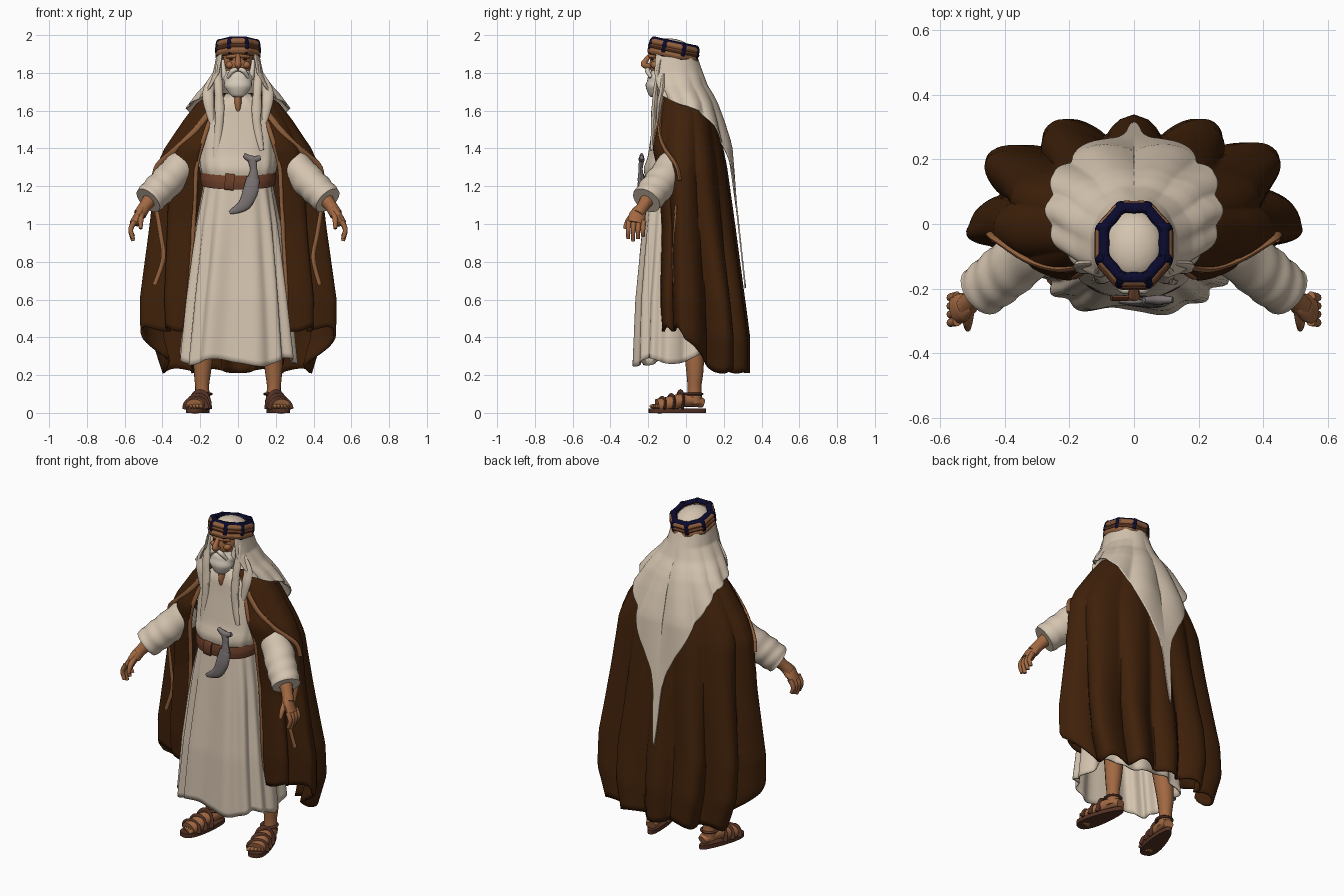
import bpy, bmesh, math
from math import sin, cos, pi, radians, copysign
from mathutils import Vector, Matrix

if "Cube" in bpy.data.objects:
    bpy.data.objects.remove(bpy.data.objects["Cube"])
made = []

def material(name, *rgb):
    m = bpy.data.materials.new(name)
    m.use_nodes = True
    m.diffuse_color = (*rgb, 1)
    m.node_tree.nodes["Principled BSDF"].inputs["Base Color"].default_value = (*rgb, 1)
    return m

cream = material("cream cloth", .66, .55, .43)
brown = material("dark brown wool", .05, .015, .003)
tan = material("tan trim", .28, .115, .045)
skin = material("skin", .36, .14, .055)
leather = material("leather", .15, .05, .022)
sandal = material("sandal leather", .09, .032, .018)
navy = material("navy cord", .003, .003, .026)
grey = material("dagger metal", .2, .17, .17)
white = material("beard white", .68, .6, .5)
dark = material("dark eyes", .04, .015, .008)

def finish(name, bm, mat, thick=0):
    bmesh.ops.recalc_face_normals(bm, faces=bm.faces)
    me = bpy.data.meshes.new(name)
    bm.to_mesh(me)
    bm.free()
    me.materials.append(mat)
    ob = bpy.data.objects.new(name, me)
    bpy.context.collection.objects.link(ob)
    if thick:
        mod = ob.modifiers.new("thickness", 'SOLIDIFY')
        mod.thickness, mod.offset = thick, 0
    made.append(ob)
    return ob

def grid(name, f, nu, nv, mat, closed=False, caps=False, thick=0):
    """Surface through f(u, v), both running from 0 to 1."""
    bm = bmesh.new()
    cols = nu if closed else nu + 1
    rows = [[bm.verts.new(f(i / nu, j / nv)) for i in range(cols)] for j in range(nv + 1)]
    for a, b in zip(rows, rows[1:]):
        for i in range(nu):
            k = (i + 1) % cols
            bm.faces.new((a[i], a[k], b[k], b[i]))
    if caps:
        bm.faces.new(rows[0])
        bm.faces.new(rows[-1])
    return finish(name, bm, mat, thick)

def clamp(t):
    return min(1, max(0, t))

def table(tab, x):
    """Linear lookup in rows sorted by falling first entry."""
    if x >= tab[0][0]:
        return tab[0][1:]
    for p, q in zip(tab, tab[1:]):
        if x >= q[0]:
            t = (p[0] - x) / (p[0] - q[0])
            return [m + (n - m) * t for m, n in zip(p[1:], q[1:])]
    return tab[-1][1:]

def spline(pts, t):
    """Point on a smooth curve through pts."""
    n = len(pts) - 1
    i = min(int(t * n), n - 1)
    t = t * n - i
    a, b, c, d = (Vector(pts[min(max(k, 0), n)]) for k in range(i - 1, i + 3))
    return b + (c - a) * t / 2 + (a * 2 - b * 5 + c * 4 - d) * t**2 / 2 + (b * 3 - a - c * 3 + d) * t**3 / 2

def tube(name, pts, radii, mat, flat=1, ref=(0, 1, 0), sides=10, steps=14, ripple=0):
    """Tapered tube along pts, flattened along ref."""
    def f(u, v):
        v = min(max(v, .001), .999)
        p = spline(pts, v)
        d = (spline(pts, min(v + .01, 1)) - spline(pts, max(v - .01, 0))).normalized()
        side = d.cross(Vector(ref)).normalized()
        up = side.cross(d)
        k = v * (len(radii) - 1)
        i = min(int(k), len(radii) - 2)
        r = radii[i] + (radii[i + 1] - radii[i]) * (k - i)
        r *= 1 + ripple * sin(v * 24 + 2 * sin(2 * pi * u))
        return p + side * r * cos(2 * pi * u) + up * r * flat * sin(2 * pi * u)
    return grid(name, f, sides, steps, mat, True, True)

def ball(name, at, size, mat, tilt=None):
    bm = bmesh.new()
    bmesh.ops.create_uvsphere(bm, u_segments=20, v_segments=12, radius=1)
    m = Matrix.Translation(at) @ (tilt or Matrix()) @ Matrix.Diagonal((*size, 1))
    bmesh.ops.transform(bm, matrix=m, verts=bm.verts)
    return finish(name, bm, mat)

def shell(tab, z, a, fold=1):
    """Body outline at height z; angle 0 is the back. Rows: z, half width, y centre, back, front."""
    hx, yc, back, front = table(tab, z)
    s, c = sin(a), cos(a)
    e = .75 + (.25 * clamp((z - .6) / .8) if c > 0 else 0)
    return Vector((fold * hx * copysign(abs(s)**e, s),
                   yc + fold * (back if c > 0 else front) * copysign(abs(c)**e, c), z))

# Robe: pleated skirt, bloused chest
ROBE = [(1.69, .06, -.06, .06, .07), (1.64, .13, -.05, .08, .11), (1.55, .2, -.04, .1, .13),
        (1.35, .205, -.04, .13, .16), (1.29, .2, -.04, .13, .185), (1.23, .175, -.04, .12, .165),
        (1.0, .215, -.05, .15, .175), (.6, .265, -.06, .18, .2), (.27, .3, -.06, .2, .21)]

def robe(u, v):
    a = 2 * pi * u
    z = 1.69 - v * (1.41 + .02 * sin(5 * a) - .015 * cos(a))
    amp = .06 * clamp((1.25 - z) / .4) + .015
    pleat = sin(13 * a + 1.2 * sin(3 * a) + z) * .6 + .25 * sin(7 * a + 3 * z)
    return shell(ROBE, z, a, 1 + amp * pleat)

grid("robe", robe, 144, 48, cream, closed=True, thick=.008)

# Cloak: open at the front, deep folds at the back, front panels cut higher
CLOAK = [(1.69, .13, -.02, .09, .09), (1.64, .21, -.01, .125, .12), (1.55, .28, 0, .155, .15),
         (1.4, .38, 0, .19, .185), (1.3, .425, 0, .21, .16), (1.0, .455, 0, .25, .13),
         (.6, .505, 0, .3, .14), (.4, .5, 0, .325, .13), (.2, .43, 0, .325, .09)]
OPEN = radians(155)

def cloak_at(a, z, grow=1.0):
    amp = .03 + .19 * clamp((1.6 - z) / 1.1)
    wave = abs(cos(pi * (abs(a) / radians(20))**.7 + .15 * sin(4 * z) * sin(a)))
    return shell(CLOAK, z, a, grow * (1 + amp * (wave - .88)))

def cloak(u, v):
    a = OPEN * (2 * u - 1)
    t = clamp((abs(a) - 1.15) / .6)
    hem = .21 + .22 * t * t * (3 - 2 * t) + .025 * sin(6 * a)**2
    return cloak_at(a, 1.69 - v * (1.69 - hem))

grid("cloak", cloak, 150, 44, brown, thick=.012)

# Scarf: hood that widens over the shoulders and ends in a thin tail at the back
SCARF = [(1.95, .1, -.065, .1, .105), (1.87, .113, -.065, .125, .125), (1.8, .128, -.06, .145, .135),
         (1.73, .175, -.04, .15, .14), (1.69, .21, -.02, .155, .14), (1.64, .245, 0, .16, .14),
         (1.55, .31, 0, .19, .17), (1.4, .41, 0, .23, .2), (1.25, .455, 0, .248, .17),
         (1.0, .48, 0, .275, .14), (.6, .53, 0, .318, .14)]
HEM = [(1, 1.68), (.8, 1.645), (.5, 1.6), (.33, 1.52), (.22, 1.42), (.09, 1.22),
       (.035, 1.1), (.015, 1.0), (0, .66)]

def scarf(u, v):
    s = 2 * u - 1
    s = copysign(abs(s)**1.6, s)
    a = s * radians(134)
    top = 1.92 - .03 * cos(a)
    z = top - v * (top - table(HEM, abs(s))[0])
    amp = .13 * max(0, 1 - abs(z - 1.45) / .4)
    return shell(SCARF, z, a, 1.01 + amp * (abs(sin(6 * a)) - .35))

grid("head_scarf", scarf, 120, 44, cream, thick=.008)

# Head
ball("head", (0, -.085, 1.85), (.083, .108, .12), skin)
ball("neck_skin", (0, -.135, 1.64), (.022, .045, .07), skin)
tube("nose", [(0, -.185, 1.9), (0, -.21, 1.87), (0, -.222, 1.843), (0, -.18, 1.835)], [.01, .014, .019, .012], skin)
tube("brow_ridge", [(-.06, -.158, 1.885), (0, -.19, 1.89), (.06, -.158, 1.885)], [.008, .012, .008], skin)
tube("beard", [(0, -.13, 1.81), (0, -.145, 1.77), (0, -.165, 1.72), (0, -.17, 1.672)],
     [.06, .078, .07, .026], white, flat=.72, sides=24, ripple=.03)
for name, s in (("left", 1), ("right", -1)):
    tube(name + "_moustache", [(s * .004, -.2, 1.82), (s * .03, -.203, 1.81), (s * .055, -.185, 1.775)], [.01, .014, .008], white)
    tube(name + "_whiskers", [(s * .08, -.13, 1.87), (s * .078, -.135, 1.83), (s * .065, -.14, 1.77)], [.008, .015, .02], white)
    ball(name + "_eye", (s * .032, -.178, 1.872), (.017, .008, .006), dark)
    ball(name + "_cheek", (s * .042, -.165, 1.842), (.024, .022, .02), skin)

# Headband, tilted up at the front: cords, a navy rim and eight bindings
TILT = Matrix.Translation((0, -.065, 1.922)) @ Matrix.Rotation(radians(-12), 4, 'X')

def band(name, rx, ry, z, r, tall, mat):
    def f(u, v):
        a, b = 2 * pi * u, 2 * pi * v
        k = r * cos(b)
        bulge = 1 - .03 * cos(8 * a)
        return TILT @ Vector(((rx * bulge + k) * sin(a), (ry * bulge + k) * cos(a), z + r * tall * sin(b)))
    grid(name, f, 64, 12, mat, closed=True)

band("lower_cord", .103, .12, -.028, .02, 1.05, tan)
band("middle_cord", .11, .127, -.003, .015, .8, leather)
band("upper_cord", .103, .12, .02, .019, 1, tan)
band("rim_cord", .096, .113, .035, .017, .75, navy)
ball("cap", TILT @ Vector((0, 0, -.01)), (.094, .111, .068), cream, Matrix.Rotation(radians(-12), 4, 'X'))
for i in range(8):
    a = 2 * pi * (i + .5) / 8
    path = [TILT @ Vector(((.1 + d) * sin(a), (.117 + d) * cos(a), z))
            for d, z in ((-.012, .042), (.014, .038), (.023, 0), (.016, -.046))]
    tube(f"band_binding_{i + 1}", path, [.012, .013, .012, .01], navy, ref=(sin(a), cos(a), .01), flat=.5)

# Belt and curved dagger
def belt(u, v):
    a = 2 * pi * u
    w = 2 * pi * v
    p = shell(ROBE, 1.23, a, 1.1 + .04 * cos(w))
    p.z = 1.245 + .025 * cos(a) + .038 * sin(w)
    return p

grid("belt", belt, 64, 10, leather, closed=True)
tube("belt_loop", [(-.02, -.228, 1.22), (-.07, -.228, 1.225)], [.043, .043], leather, flat=.25, sides=16)
tube("sheath", [(.08, -.238, 1.245), (.065, -.243, 1.17), (.03, -.245, 1.1), (-.045, -.243, 1.06)],
     [.034, .042, .033, .008], grey, flat=.42, sides=14)
tube("dagger_grip", [(.08, -.238, 1.23), (.083, -.24, 1.29), (.075, -.235, 1.345)], [.034, .018, .026], grey, flat=.6)
tube("dagger_pommel", [(.03, -.235, 1.365), (.075, -.235, 1.342), (.12, -.235, 1.352)], [.012, .02, .012], grey, flat=.8)

for name, s in (("left", 1), ("right", -1)):
    def side(*pts):
        return [(s * x, y, z) for x, y, z in pts]

    # Cloak trims: front edge, sleeve opening and sleeve hem
    edge = [cloak_at(s * OPEN, 1.68 - i * .124) for i in range(11)]
    tube(name + "_front_trim", edge, [.012, .012], tan, flat=.7, steps=40)
    opening = [cloak_at(s * radians(a), z, 1.02) for a, z in ((152, 1.65), (149, 1.57), (140, 1.48), (122, 1.395), (102, 1.31), (97, 1.23))]
    tube(name + "_opening_trim", opening, [.017, .017], tan, flat=.6, steps=30)
    lower = [cloak_at(s * radians(a), z, 1.005) for a, z in ((104, 1.1), (112, .95), (116, .82), (112, .68))]
    tube(name + "_sleeve_trim", lower, [.013, .013], tan, flat=.7, steps=24)

    # Scarf tails down the chest
    end = 1.39 if s > 0 else 1.25
    tube(name + "_scarf_tail", side((.098, -.135, 1.87), (.106, -.15, 1.78), (.1, -.165, 1.66), (.1, -.172, 1.53), (.125, -.18, end)),
         [.012, .02, .025, .024, .013], cream, flat=.6, ripple=.08, steps=24)
    tube(name + "_scarf_fold", side((.12, -.12, 1.79), (.155, -.125, 1.71), (.155, -.14, 1.64), (.135, -.15, 1.52)),
         [.018, .03, .03, .01], cream, flat=.5)

    # Sleeve and hand
    tube(name + "_sleeve", side((.28, -.05, 1.33), (.37, -.125, 1.23), (.43, -.175, 1.17), (.475, -.21, 1.125)),
         [.088, .088, .085, .08], cream, sides=24, steps=30, ripple=.025)
    tube(name + "_forearm", side((.45, -.19, 1.15), (.495, -.23, 1.09), (.52, -.255, 1.05)), [.042, .032, .034], skin, sides=14)
    tube(name + "_palm", side((.505, -.24, 1.08), (.528, -.258, 1.04), (.55, -.265, 1.0)), [.032, .046, .046], skin, flat=.55, ref=(1, .2, .4), sides=14)
    for i in range(4):
        y = -.302 + i * .026
        tip = .91 + .012 * abs(i - 1)
        tube(f"{name}_finger_{i + 1}", side((.548, y, 1.015), (.568, y - .004, .97), (.555, y - .004, tip)), [.015, .013, .01], skin)
    tube(name + "_thumb", side((.51, -.265, 1.06), (.515, -.305, 1.02), (.515, -.325, .975)), [.018, .015, .009], skin)

    # Leg, foot and sandal, toes turned out
    tube(name + "_leg", side((.185, .045, .05), (.19, .045, .14), (.185, .045, .28), (.16, .02, .6)), [.042, .036, .05, .07], skin, sides=16)
    turn = Matrix.Translation((s * .205, -.045, 0)) @ Matrix.Rotation(s * radians(13), 4, 'Z')

    def sole(u, v):
        a = 2 * pi * u
        y = .155 * cos(a)
        return turn @ Vector(((.05 - .1 * y) * copysign(abs(sin(a))**.7, sin(a)), y, .024 * v))
    grid(name + "_sole", sole, 32, 1, sandal, closed=True, caps=True)
    tube(name + "_foot", [turn @ Vector(p) for p in ((0, .14, .05), (0, .09, .065), (0, .02, .065), (0, -.05, .046), (0, -.11, .034))],
         [.03, .042, .045, .05, .05], skin, flat=.8, ref=(0, 0, 1), sides=16)
    for i in range(5):
        x = s * (-.036 + .019 * i)
        ball(f"{name}_toe_{i + 1}", turn @ Vector((x, -.12 + .006 * i, .035)), (.012 - .001 * i, .024, .012), skin)
    for i, (y, w, h) in enumerate(((-.085, .056, .074), (-.035, .053, .09), (.015, .049, .11))):
        arc = [turn @ Vector((w * cos(t * pi / 6), y + .01 * sin(t), .02 + (h - .02) * sin(t * pi / 6))) for t in range(7)]
        tube(f"{name}_strap_{i + 1}", arc, [.016, .016], sandal, flat=.45, ref=(0, 1, 0))
    ankle = [turn @ Vector((.04 * sin(t * pi / 6), .085 + .044 * cos(t * pi / 6), .1)) for t in range(13)]
    tube(name + "_ankle_strap", ankle, [.012, .012], sandal, flat=.6, ref=(0, 0, 1), steps=28)

# Smooth cloth and skin, sharp creases kept
bpy.ops.object.select_all(action='DESELECT')
for ob in made:
    ob.select_set(True)
bpy.context.view_layer.objects.active = made[0]
bpy.ops.object.shade_smooth_by_angle(angle=radians(45))
